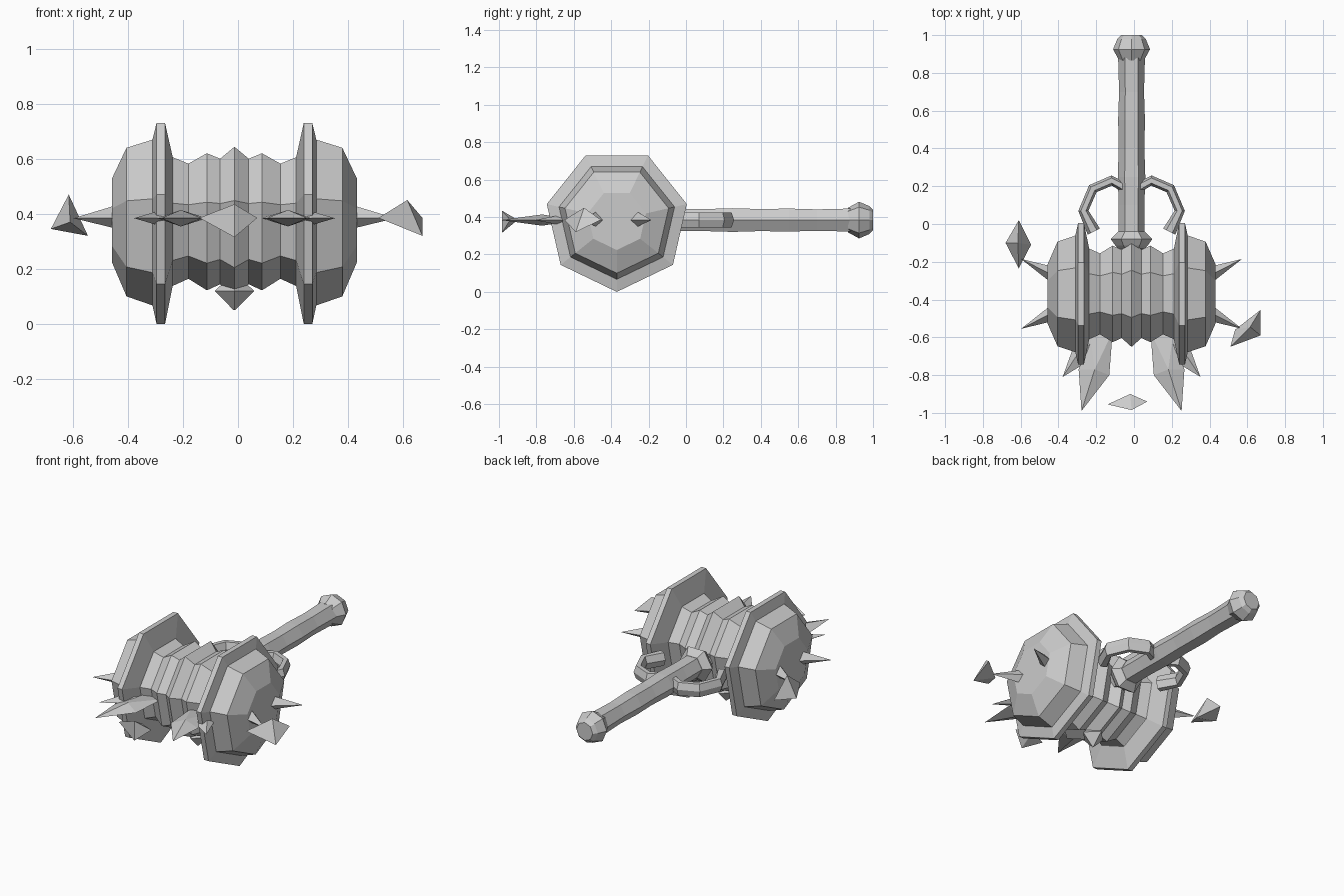
import bpy, bmesh, math
from mathutils import Vector

cube = bpy.data.objects.get("Cube")
if cube:
    bpy.data.objects.remove(cube, do_unlink=True)

GREY = (0.6, 0.6, 0.6, 1)
stone = bpy.data.materials.new("plain_grey")
stone.diffuse_color = GREY
stone.use_nodes = True
stone.node_tree.nodes["Principled BSDF"].inputs["Base Color"].default_value = GREY

CX, HY, Z = -0.013, -0.37, 0.384   # mid plane, head axis


def finish(name, bm):
    bmesh.ops.recalc_face_normals(bm, faces=bm.faces)
    mesh = bpy.data.meshes.new(name)
    bm.to_mesh(mesh)
    bm.free()
    mesh.materials.append(stone)
    obj = bpy.data.objects.new(name, mesh)
    bpy.context.collection.objects.link(obj)


def loft(name, rings):
    """Skin a list of equal point rings and cap both ends."""
    bm = bmesh.new()
    loops = [[bm.verts.new(p) for p in ring] for ring in rings]
    n = len(loops[0])
    for a, b in zip(loops, loops[1:]):
        for i in range(n):
            j = (i + 1) % n
            bm.faces.new((a[i], a[j], b[j], b[i]))
    bm.faces.new(loops[0])
    bm.faces.new(loops[-1])
    finish(name, bm)


def lathe(name, profile, sides, origin, axis, u, v):
    """Turn (distance, radius) pairs about an axis; a corner lies along u."""
    o, axis, u, v = map(Vector, (origin, axis, u, v))
    angles = [2 * math.pi * i / sides for i in range(sides)]
    loft(name, [[o + axis * d + (u * math.cos(t) + v * math.sin(t)) * r
                 for t in angles] for d, r in profile])


def gem(name, points):
    bm = bmesh.new()
    for p in points:
        bm.verts.new(p)
    bmesh.ops.convex_hull(bm, input=bm.verts)
    finish(name, bm)


def head_part(name, profile):
    lathe(name, profile, 7, (CX, HY, Z), (1, 0, 0), (0, 0, -1), (0, 1, 0))


def handle_part(name, profile, sides=6):
    lathe(name, profile, sides, (CX, 0, Z), (0, 1, 0), (1, 0, 0), (0, 0, 1))


# Ridged barrel with faceted end caps
half = [(0, .288), (.052, .24), (.1, .262), (.167, .22), (.222, .245),
        (.297, .317), (.392, .284), (.445, .16)]
head_part("hammer_head", [(-d, r) for d, r in half[:0:-1]] + half)

# Handle, collar and pommel
handle_part("handle", [(-.3, .068), (.1, .068), (.25, .073), (.4, .068),
                       (.55, .071), (.7, .066), (.88, .071)])
handle_part("collar", [(-.13, .07), (-.115, .085), (-.08, .11), (-.04, .07)])
handle_part("pommel", [(.865, .065), (.925, .098), (.98, .075), (1, .055)], 8)

for s, side in ((1, "left"), (-1, "right")):
    # Heptagonal rim plate
    head_part("rim_" + side, [(s * .222, .235), (s * .252, .384),
                              (s * .283, .384), (s * .299, .31)])

    # Curved guard from handle to head
    path = [(.04, .195), (.105, .23), (.205, .187), (.255, .07), (.2, -.04)]
    path = [Vector((CX + s * x, y, Z)) for x, y in path]
    rings = []
    for i, p in enumerate(path):
        t = (path[min(i + 1, 4)] - path[max(i - 1, 0)]).normalized()
        n = Vector((-t.y, t.x, 0))
        w = .036 if i == 4 else .027
        rings.append([p + n * w * math.cos(k * math.pi / 3)
                      + Vector((0, 0, .046 * math.sin(k * math.pi / 3)))
                      for k in range(6)])
    loft("guard_" + side, rings)

    # Flat front spikes
    def at(x, y, dz=0):
        return (CX + s * x, y, Z + dz)
    gem("front_spike_" + side, [at(.1, -.57), at(.22, -.58), at(.118, -.8),
                                at(.28, -.77), at(.195, -.77, .03),
                                at(.195, -.77, -.03), at(.265, -.99)])
    gem("small_front_spike_" + side, [at(.2, -.62), at(.3, -.63), at(.365, -.81),
                                      at(.25, -.74), at(.28, -.68, .025),
                                      at(.28, -.68, -.025)])

    # End spikes leaning outward
    for f, place in ((-1, "front"), (1, "back")):
        yb = HY + f * .1
        gem("end_spike_%s_%s" % (side, place),
            [at(.42, yb - .045), at(.42, yb + .045), at(.42, yb, .05),
             at(.42, yb, -.04), at(.585, HY + f * .185)])

# Loose shards around the head
gem("front_shard", [(-.14, -.955, .385), (.07, -.94, .385), (CX, -.985, .435),
                    (CX, -.985, .315), (-.02, -.9, .385)])
gem("left_shard", [(.67, -.455, .385), (.51, -.65, .385), (.615, -.545, .45),
                   (.67, -.59, .32), (.535, -.56, .375)])
gem("right_shard", [(-.61, .02, .36), (-.61, -.235, .37), (-.615, -.1, .47),
                    (-.68, -.1, .345), (-.545, -.11, .32)])
lathe("bottom_shard", [(0, .05), (.02, .072), (.09, .003)], 4,
      (CX, HY, .14), (0, 0, -1), (1, 0, 0), (0, 1, 0))
